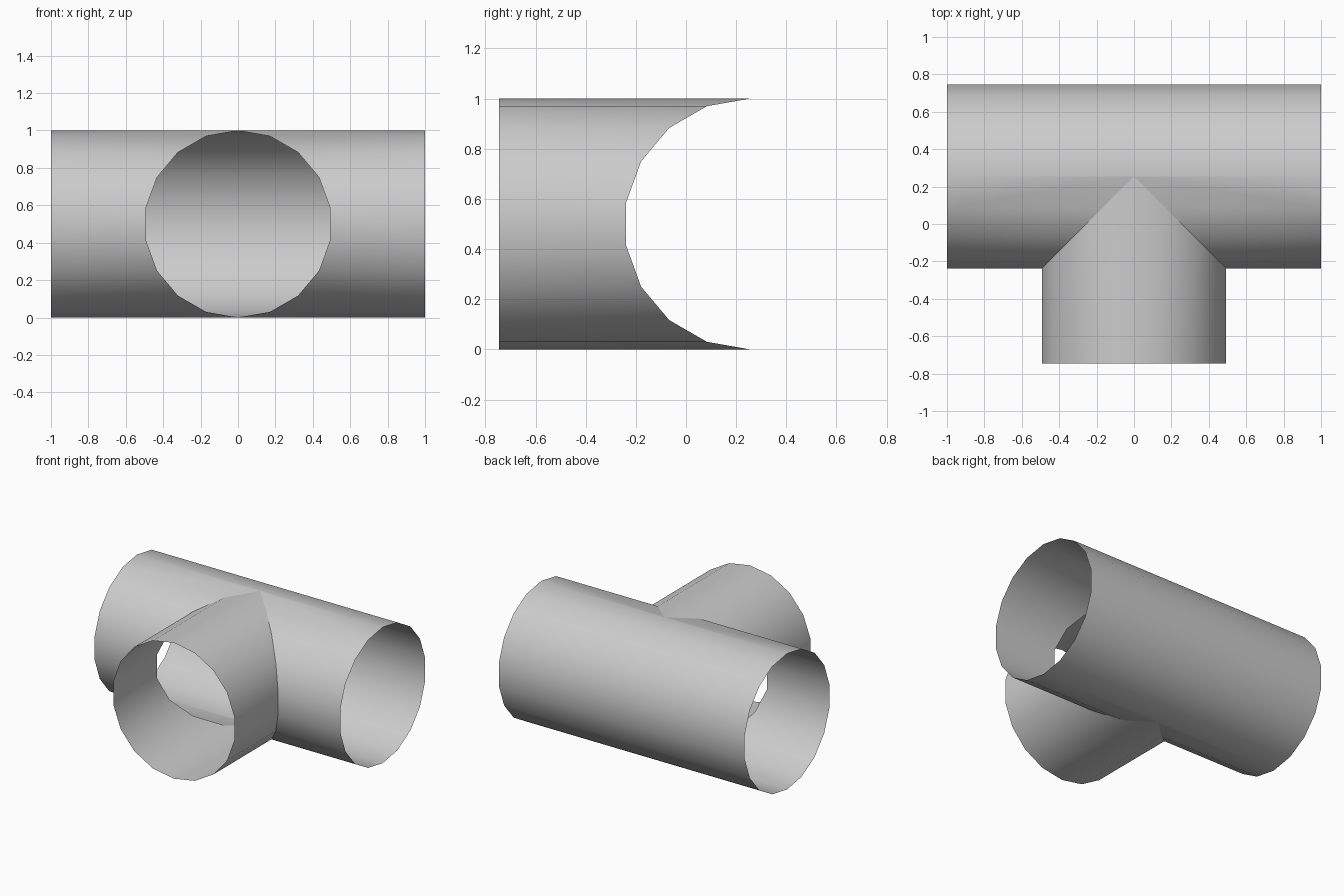
import bpy, bmesh
from math import sin, cos, radians

if "Cube" in bpy.data.objects:
    bpy.data.objects.remove(bpy.data.objects["Cube"])

R, CY, CZ, SIDES = 0.5, 0.254, 0.5, 18
HALF, MOUTH = 1.0, -0.746
angles = [radians(360 * k / SIDES) for k in range(SIDES)]


def make_shell(name, strips):
    """Build an open, smooth shell from strips of matching point rows."""
    bm = bmesh.new()
    for row_a, row_b in strips:
        va = [bm.verts.new(p) for p in row_a]
        vb = [bm.verts.new(p) for p in row_b]
        for i in range(len(va) - 1):
            bm.faces.new((va[i], va[i + 1], vb[i + 1], vb[i]))
    bmesh.ops.remove_doubles(bm, verts=bm.verts, dist=1e-5)
    bmesh.ops.recalc_face_normals(bm, faces=bm.faces)
    # open shell: make the normals point away from the pipe axis
    f = min(bm.faces, key=lambda f: f.calc_center_median().z)
    if f.normal.z > 0:
        bmesh.ops.reverse_faces(bm, faces=bm.faces)
    mesh = bpy.data.meshes.new(name)
    bm.to_mesh(mesh)
    bm.free()
    ob = bpy.data.objects.new(name, mesh)
    bpy.context.collection.objects.link(ob)
    bpy.ops.object.select_all(action='DESELECT')
    ob.select_set(True)
    bpy.context.view_layer.objects.active = ob
    bpy.ops.object.shade_smooth_by_angle(angle=radians(30))


def main_point(a, x):
    return (x, CY - R * sin(a), CZ + R * cos(a))


# main pipe: full-length back half, front half stops at the mitred opening
front = angles[:SIDES // 2 + 1]
back = angles[SIDES // 2:] + [0.0]
strips = [([main_point(a, -HALF) for a in back], [main_point(a, HALF) for a in back])]
for s in (-1, 1):
    strips.append(([main_point(a, s * R * sin(a)) for a in front],
                   [main_point(a, s * HALF) for a in front]))
make_shell("main_pipe", strips)

# branch pipe: open mouth at the front, mitred where it meets the main pipe
loop = angles + [0.0]
make_shell("branch_pipe", [(
    [(R * sin(a), MOUTH, CZ + R * cos(a)) for a in loop],
    [(R * sin(a), CY - abs(R * sin(a)), CZ + R * cos(a)) for a in loop])])
